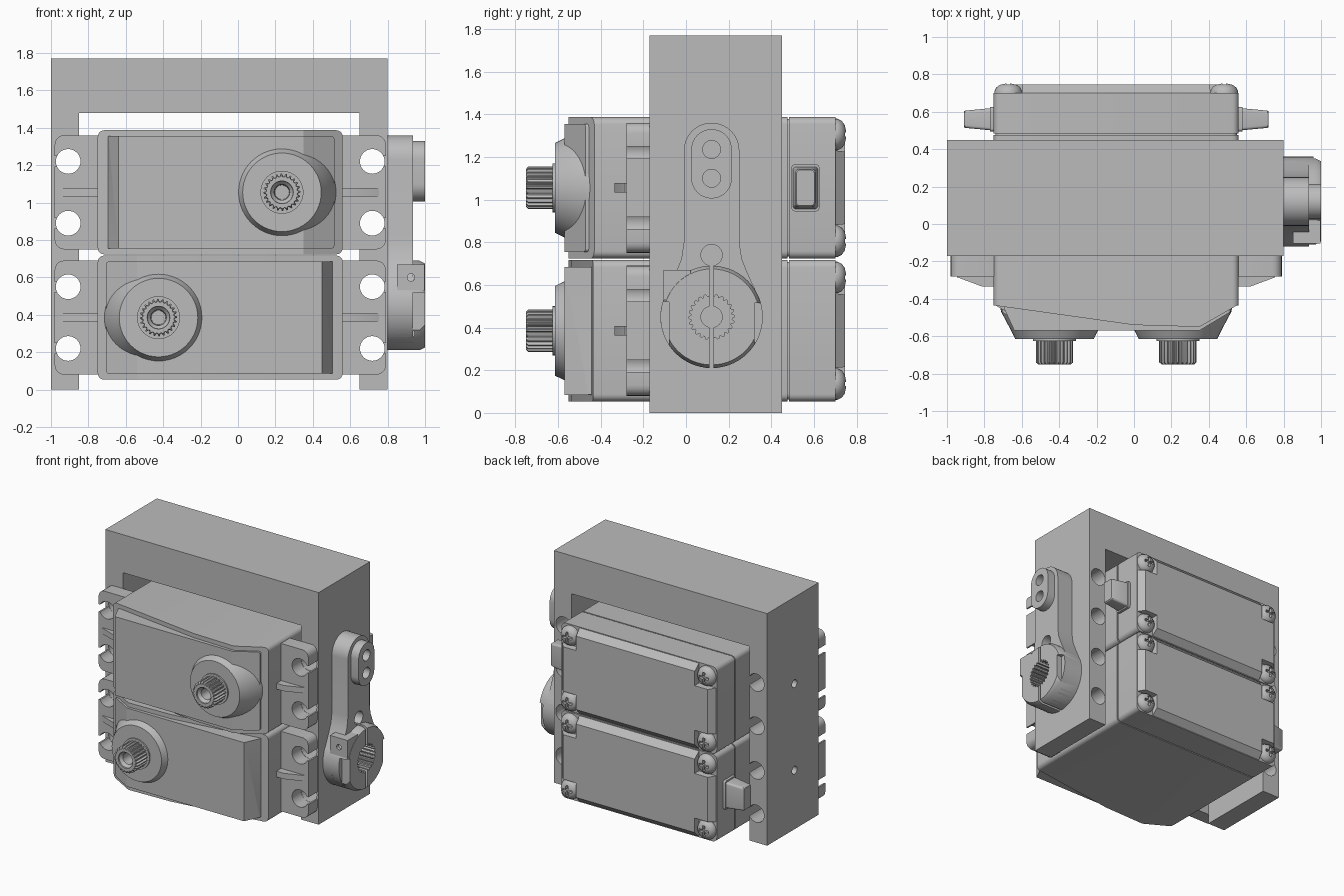
import bpy, bmesh, math
from mathutils import Matrix

cube = bpy.data.objects.get("Cube")
if cube:
    bpy.data.objects.remove(cube, do_unlink=True)

grey = bpy.data.materials.new("plain grey")
grey.use_nodes = True
COLOUR = (0.5, 0.5, 0.5, 1)
grey.diffuse_color = COLOUR
grey.node_tree.nodes["Principled BSDF"].inputs["Base Color"].default_value = COLOUR


# ---- helpers: profiles, lofts and cuts ----
def place(axis, a, b, d):
    return {"X": (d, a, b), "Y": (a, d, b), "Z": (a, b, d)}[axis]


def loft(name, axis, sections):
    """Join flat outlines, each given as (points, depth), along one axis."""
    bm = bmesh.new()
    rings = [[bm.verts.new(place(axis, a, b, d)) for a, b in pts] for pts, d in sections]
    n = len(rings[0])
    for low, high in zip(rings, rings[1:]):
        for i in range(n):
            j = (i + 1) % n
            bm.faces.new((low[i], low[j], high[j], high[i]))
    bm.faces.new(rings[0])
    bm.faces.new(rings[-1])
    bmesh.ops.recalc_face_normals(bm, faces=bm.faces)
    mesh = bpy.data.meshes.new(name)
    bm.to_mesh(mesh)
    bm.free()
    mesh.materials.append(grey)
    obj = bpy.data.objects.new(name, mesh)
    bpy.context.scene.collection.objects.link(obj)
    return obj


def prism(name, axis, pts, d0, d1):
    return loft(name, axis, [(pts, d0), (pts, d1)])


def circle(r, ca=0, cb=0, n=32, start=0, sweep=360):
    steps = n if sweep == 360 else n + 1
    angles = [math.radians(start + sweep * i / n) for i in range(steps)]
    return [(ca + r * math.cos(t), cb + r * math.sin(t)) for t in angles]


def rect(a0, a1, b0, b1):
    return [(a0, b0), (a1, b0), (a1, b1), (a0, b1)]


def rounded(ha, hb, r):
    pts = []
    for k, (sa, sb) in enumerate(((1, 1), (-1, 1), (-1, -1), (1, -1))):
        pts += circle(r, sa * (ha - r), sb * (hb - r), 5, 90 * k, 90)
    return pts


def toothed(r, depth, ca=0, cb=0, teeth=24):
    return [(ca + q * math.cos(t), cb + q * math.sin(t))
            for i in range(teeth * 4)
            for q, t in [(r if i % 4 < 2 else r - depth, math.tau * i / (teeth * 4))]]


def lathe(name, axis, rings, ca=0, cb=0, n=40):
    return loft(name, axis, [(circle(r, ca, cb, n), d) for r, d in rings])


def cut(obj, *tools, mode="DIFFERENCE"):
    for tool in tools:
        mod = obj.modifiers.new("cut", "BOOLEAN")
        mod.operation, mod.object, mod.solver = mode, tool, "EXACT"
        bpy.context.view_layer.update()
        graph = bpy.context.evaluated_depsgraph_get()
        mesh = bpy.data.meshes.new_from_object(obj.evaluated_get(graph))
        obj.modifiers.clear()
        obj.data = mesh
        bpy.data.objects.remove(tool, do_unlink=True)
    return obj


def finish(obj, matrix=None):
    obj.data.shade_smooth()
    obj.data.set_sharp_from_angle(angle=math.radians(28))
    if matrix:
        obj.matrix_world = matrix
    return obj


MID_X, LOW_Z, HIGH_Z = -0.095, 0.385, 1.055
EAR_X, EAR_Z, EAR_R = 0.813, 0.165, 0.066

# ---- bracket: an inverted U with mounting holes ----
bracket = prism("bracket", "Y", [(-1, 0), (-0.85, 0), (-0.85, 1.48), (0.65, 1.48),
                                 (0.65, 0), (0.8, 0), (0.8, 1.77), (-1, 1.77)], -0.17, 0.45)
for z in (LOW_Z, HIGH_Z):
    for sx in (-1, 1):
        for sz in (-1, 1):
            cut(bracket, prism("tool", "Y", circle(EAR_R, MID_X + sx * EAR_X, z + sz * EAR_Z), -0.3, 0.6))
for z in (0.45, 1.11):
    cut(bracket, prism("tool", "X", circle(0.03, 0.12, z, 20), -1.1, -0.8))
finish(bracket)


# ---- servo, built about its own centre ----
def servo(prefix, matrix):
    parts = []
    shaft_x = 0.33

    # case with a sloping front rim
    case = prism(prefix + "_case", "Y", rounded(0.655, 0.332, 0.035), -0.7, 0.475)
    slope = [(-0.7, 0.5), (-0.7, -0.42), (-0.655, -0.435), (0.095, -0.54),
             (0.445, -0.55), (0.655, -0.43), (0.7, -0.4), (0.7, 0.5)]
    parts.append(cut(case, prism("tool", "Z", slope, -0.5, 0.5), mode="INTERSECT"))

    # raised front panel
    panel = prism(prefix + "_front_panel", "Y", rounded(0.61, 0.3, 0.015), -0.7, -0.3)
    slope = [(-0.6, -0.35), (-0.6, -0.45), (-0.545, -0.57), (0.445, -0.57), (0.62, -0.465), (0.62, -0.35)]
    parts.append(cut(panel, prism("tool", "Z", slope, -0.5, 0.5), mode="INTERSECT"))

    # shaft boss, trimmed to the panel
    boss = lathe(prefix + "_shaft_boss", "Y", [(0.3, -0.4), (0.285, -0.47), (0.232, -0.57), (0.21, -0.615)], shaft_x, n=56)
    trim = prism("tool", "Y", rounded(0.62, 0.298, 0.02), -0.7, -0.3)
    parts.append(cut(boss, trim, mode="INTERSECT"))

    # toothed output shaft with a screw hole
    parts.append(lathe(prefix + "_shaft_collar", "Y", [(0.115, -0.6), (0.115, -0.625)], shaft_x))
    shaft = loft(prefix + "_output_shaft", "Y", [
        (toothed(0.1, 0.014, shaft_x), -0.6), (toothed(0.1, 0.014, shaft_x), -0.74),
        (toothed(0.088, 0.006, shaft_x), -0.75)])
    cut(shaft, lathe("tool", "Y", [(0.065, -0.8), (0.06, -0.74), (0.042, -0.72), (0.038, -0.62)], shaft_x, n=28))
    parts.append(shaft)

    # mounting ears with slotted holes and ribs
    for side, sx in (("inner", -1), ("outer", 1)):
        pts = [(sx * (a + 0.735), b) for a, b in rounded(0.15, 0.305, 0.05)]
        ear = prism(prefix + "_" + side + "_ear", "Y", pts, -0.28, -0.172)
        for sz in (-1, 1):
            x, z = sx * EAR_X, sz * EAR_Z
            cut(ear, prism("tool", "Y", circle(EAR_R, x, z), -0.4, 0),
                prism("tool", "Y", rect(min(x, x * 1.2), max(x, x * 1.2), z - 0.028, z + 0.028), -0.4, 0))
        parts.append(ear)
        rib = [(sx * 0.62, -0.27), (sx * 0.62, -0.335), (sx * 0.715, -0.335), (sx * 0.85, -0.285), (sx * 0.85, -0.27)]
        parts.append(prism(prefix + "_" + side + "_rib", "Z", rib, -0.022, 0.022))

    # back cover: seam, base and raised plate with notched corners
    parts.append(prism(prefix + "_seam", "Y", rounded(0.645, 0.322, 0.03), 0.47, 0.49))
    parts.append(prism(prefix + "_back_cover", "Y", rounded(0.655, 0.332, 0.035), 0.484, 0.7))

    def notched(w, h, nw, nh):
        return [(w, -nh), (w, nh), (nw, nh), (nw, h), (-nw, h), (-nw, nh),
                (-w, nh), (-w, -nh), (-nw, -nh), (-nw, -h), (nw, -h), (nw, -nh)]
    parts.append(loft(prefix + "_back_plate", "Y", [
        (notched(0.65, 0.327, 0.505, 0.175), 0.699), (notched(0.61, 0.28, 0.5, 0.17), 0.745)]))

    # cross-head cover screws
    for sx in (-1, 1):
        for sz in (-1, 1):
            x, z = sx * 0.577, sz * 0.25
            screw = lathe(prefix + "_cover_screw", "Y", [
                (0.074, 0.69), (0.074, 0.71), (0.064, 0.73), (0.045, 0.744), (0.02, 0.75)], x, z, 28)
            cut(screw, prism("tool", "Y", rect(x - 0.04, x + 0.04, z - 0.01, z + 0.01), 0.725, 0.8),
                prism("tool", "Y", rect(x - 0.01, x + 0.01, z - 0.04, z + 0.04), 0.725, 0.8))
            parts.append(screw)

    # cable boot
    base = [(a + 0.56, b) for a, b in rounded(0.065, 0.11, 0.015)]
    near = [(a + 0.56, b) for a, b in rounded(0.06, 0.1, 0.015)]
    far = [(a + 0.56, b) for a, b in rounded(0.046, 0.088, 0.015)]
    parts.append(prism(prefix + "_cable_collar", "X", base, 0.64, 0.675))
    parts.append(loft(prefix + "_cable_boot", "X", [(near, 0.66), (far, 0.808), ([(0.56 + (a - 0.56) * 0.9, b * 0.94) for a, b in far], 0.815)]))
    for part in parts:
        finish(part, matrix)


servo("upper_servo", Matrix.Translation((MID_X, 0, HIGH_Z)))
servo("lower_servo", Matrix.Translation((MID_X, 0, LOW_Z)) @ Matrix.Rotation(math.pi, 4, "Y"))

# ---- clamp horn on the side of the bracket ----
HY, HZ = 0.12, 0.45
flare = [(0.13, 0.8), (0.142, 0.72), (0.175, 0.64), (0.208, 0.57)]
outline = circle(0.13, HY, 1.23, 20, 0, 180)
outline += [(HY - a, b) for a, b in flare]
outline += circle(0.24, HY, HZ, 28, 150, 240)[1:-1]
outline += [(HY + a, b) for a, b in reversed(flare)]
arm = prism("horn_arm", "X", outline, 0.8, 0.935)
hub = lathe("horn_hub", "X", [(0.24, 0.8), (0.24, 0.97), (0.225, 1.0)], HY, HZ, 56)
pill = circle(0.095, HY, 1.235, 16, 0, 180) + circle(0.095, HY, 1.1, 16, 180, 180)
pad = prism("horn_pad", "X", pill, 0.9, 1.0)
clamp = prism("horn_clamp_block", "X", rect(-0.105, 0.02, 0.53, 0.67), 0.85, 0.998)

for z in (1.1, 1.235):
    cut(arm, prism("tool", "X", circle(0.042, HY, z, 24), 0.82, 1.1))
    cut(pad, prism("tool", "X", circle(0.042, HY, z, 24), 0.82, 1.1))
cut(arm, prism("tool", "X", circle(0.05, HY, 0.74, 24), 0.79, 1.1))
for part in (arm, hub):
    cut(part, prism("tool", "X", toothed(0.107, 0.012, HY, HZ), 0.83, 1.1),
        prism("tool", "X", circle(0.05, HY, HZ, 24), 0.79, 1.1),
        prism("tool", "X", rect(HY - 0.01, HY + 0.01, 0.15, 0.72), 0.79, 1.1))
# flats for the clamp screws
cut(hub, prism("tool", "X", rect(-0.2, -0.08, 0.25, 0.52), 0.87, 1.1),
    prism("tool", "X", rect(0.32, 0.45, 0.25, 0.515), 0.96, 1.1),
    prism("tool", "Y", circle(0.02, 0.925, 0.3, 16), -0.2, 0.06))
cut(clamp, prism("tool", "Y", circle(0.02, 0.925, 0.6, 16), -0.2, 0))
for part in (arm, hub, pad, clamp):
    finish(part)
